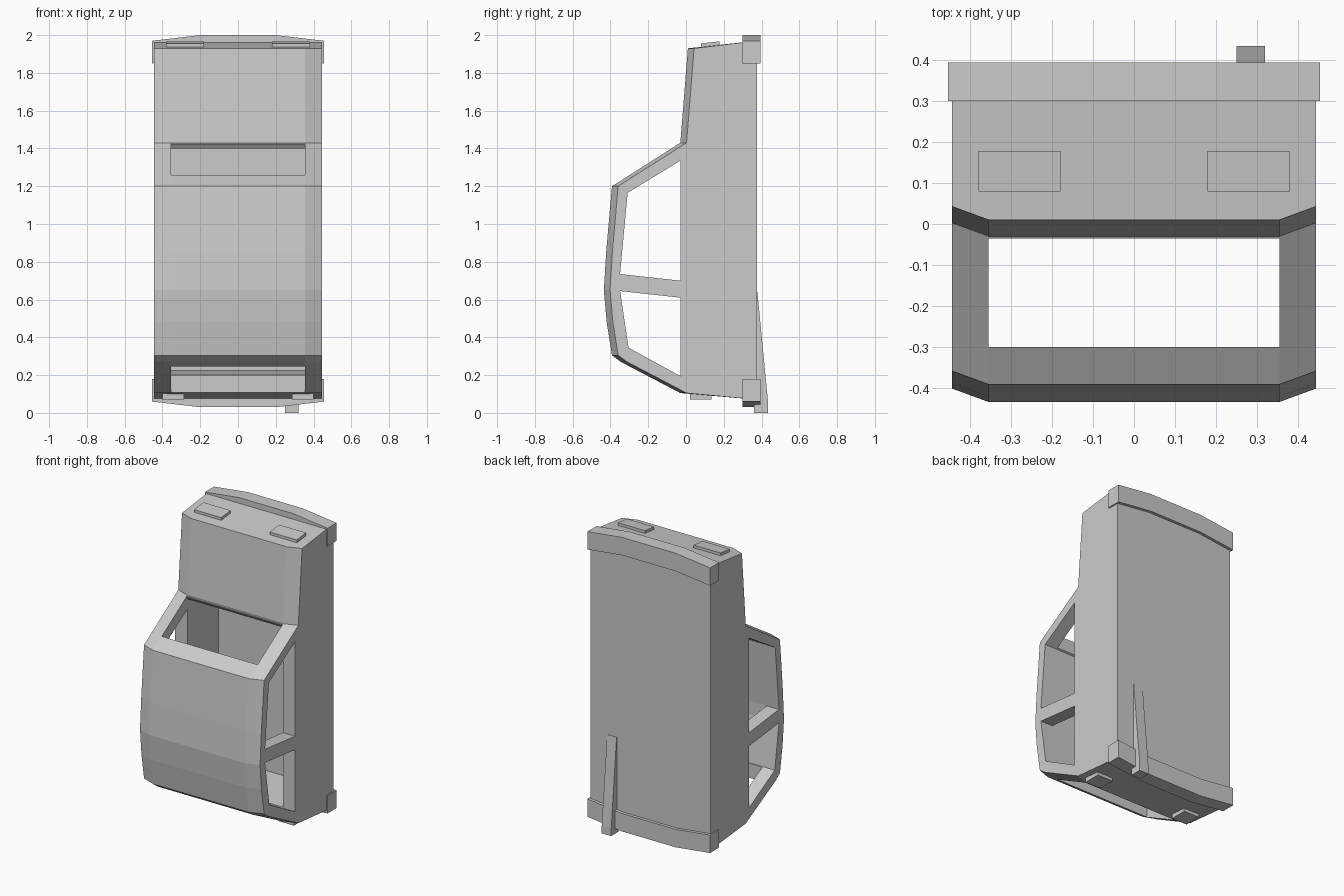
import bpy, bmesh

if "Cube" in bpy.data.objects:
    bpy.data.objects.remove(bpy.data.objects["Cube"])


def make_object(name, bm):
    bmesh.ops.recalc_face_normals(bm, faces=bm.faces[:])
    mesh = bpy.data.meshes.new(name)
    bm.to_mesh(mesh)
    bm.free()
    ob = bpy.data.objects.new(name, mesh)
    bpy.context.collection.objects.link(ob)
    return ob


def prism(name, points, axis, lo, hi):
    """Extrude a 2D outline: axis 'x' takes (y, z) points, axis 'y' takes (x, z)."""
    bm = bmesh.new()
    rings = []
    for t in (lo, hi):
        rings.append([bm.verts.new((t, a, b) if axis == 'x' else (a, t, b)) for a, b in points])
    n = len(points)
    bm.faces.new(rings[0])
    bm.faces.new(rings[1])
    for i in range(n):
        j = (i + 1) % n
        bm.faces.new((rings[0][i], rings[0][j], rings[1][j], rings[1][i]))
    return make_object(name, bm)


# Shell: side profile lofted across four columns, with lowered chamfered edges
profile = [(0.01, 1.93), (-0.03, 1.43), (-0.392, 1.20), (-0.422, 0.86), (-0.435, 0.65),
           (-0.42, 0.48), (-0.392, 0.305), (-0.345, 0.27), (-0.03, 0.105)]
columns = [(-0.445, 0.033), (-0.355, 0), (0.355, 0), (0.445, 0.033)]
bm = bmesh.new()
rows = []
for y, z in [(0.375, 1.97)] + profile + [(0.375, 0.07)]:
    rows.append([bm.verts.new((x, y + (drop if y < 0.3 else 0), z)) for x, drop in columns])
for a, b in zip(rows, rows[1:] + rows[:1]):
    for i in range(3):
        bm.faces.new((a[i], a[i + 1], b[i + 1], b[i]))
for i in (0, 3):
    bm.faces.new([r[i] for r in rows])
body = make_object("truck_body", bm)

# Cutters: cabin interior with both end windows, then the side windows
cutters = [
    prism("cabin_cutter",
          [(0.30, 1.40), (-0.02, 1.40), (-0.035, 1.42), (-0.035, 1.6), (-0.30, 1.6),
           (-0.30, 1.171), (-0.31, 1.165), (-0.35, 0.735), (-0.35, 0.645), (-0.305, 0.345),
           (-0.30, 0.342), (-0.30, 0.0), (-0.035, 0.0), (-0.035, 0.2), (0.30, 0.225)],
          'x', -0.355, 0.355),
    prism("front_side_window_cutter",
          [(-0.03, 1.335), (-0.309, 1.165), (-0.349, 0.735), (-0.03, 0.70)], 'x', -1, 1),
    prism("rear_side_window_cutter",
          [(-0.03, 0.61), (-0.349, 0.645), (-0.304, 0.345), (-0.03, 0.195)], 'x', -1, 1),
]
for c in cutters:
    m = body.modifiers.new(c.name, 'BOOLEAN')
    m.operation = 'DIFFERENCE'
    m.solver = 'EXACT'
    m.object = c
bpy.context.view_layer.update()
cut_mesh = bpy.data.meshes.new_from_object(body.evaluated_get(bpy.context.evaluated_depsgraph_get()))
body.modifiers.clear()
body.data = cut_mesh
for c in cutters:
    bpy.data.objects.remove(c)

# Bowed bumpers at both ends
for name, corner, mid, inner in (("front_bumper", 1.97, 2.0, 1.85), ("rear_bumper", 0.06, 0.03, 0.18)):
    bow = mid - corner
    prism(name, [(-0.455, inner), (-0.455, corner), (-0.2, mid), (0.2, mid), (0.455, corner),
                 (0.455, inner), (0.2, inner + bow), (-0.2, inner + bow)], 'y', 0.30, 0.395)

# Lamps: thin pads on each end
for label, s in (("left", -1), ("right", 1)):
    prism(label + "_headlamp", [(0.08, 1.92), (0.178, 1.92), (0.178, 1.967), (0.08, 1.956)],
          'x', *sorted((s * 0.18, s * 0.38)))
    prism(label + "_tail_lamp", [(0.02, 0.11), (0.135, 0.11), (0.135, 0.07), (0.02, 0.07)],
          'x', *sorted((s * 0.285, s * 0.40)))

# Tapered exhaust pipe on the underside
prism("exhaust_pipe", [(0.37, 0.64), (0.378, 0.64), (0.435, 0.05), (0.435, 0.0), (0.36, 0.0), (0.36, 0.1)],
      'x', 0.25, 0.32)
